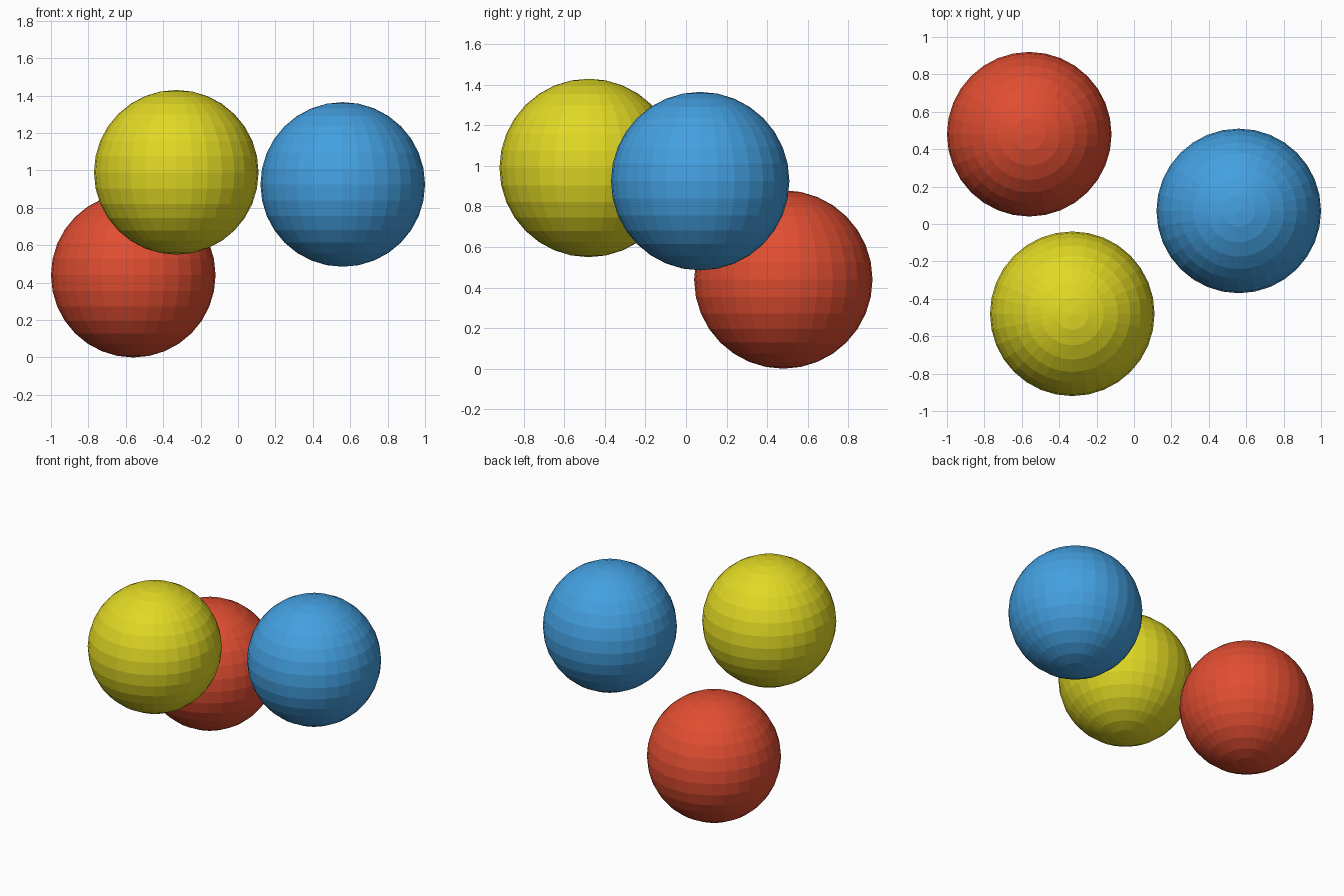
import bpy

if "Cube" in bpy.data.objects:
    bpy.data.objects.remove(bpy.data.objects["Cube"])


def make_material(name, colour):
    mat = bpy.data.materials.new(name)
    mat.diffuse_color = (*colour, 1.0)
    mat.use_nodes = True
    mat.node_tree.nodes["Principled BSDF"].inputs["Base Color"].default_value = mat.diffuse_color
    return mat


def make_ball(name, centre, colour):
    """One flat-faced ball of the shared size."""
    bpy.ops.mesh.primitive_uv_sphere_add(
        segments=32, ring_count=16, radius=0.44, location=centre)
    ball = bpy.context.object
    ball.name = name
    ball.data.materials.append(make_material(name.replace("ball", "paint"), colour))
    bpy.ops.object.shade_flat()


# Three separate balls: one resting on the ground, two floating higher
make_ball("red_ball", (-0.56, 0.48, 0.44), (0.75, 0.075, 0.031))
make_ball("yellow_ball", (-0.33, -0.48, 0.99), (0.75, 0.69, 0.018))
make_ball("blue_ball", (0.56, 0.07, 0.925), (0.057, 0.35, 0.75))
